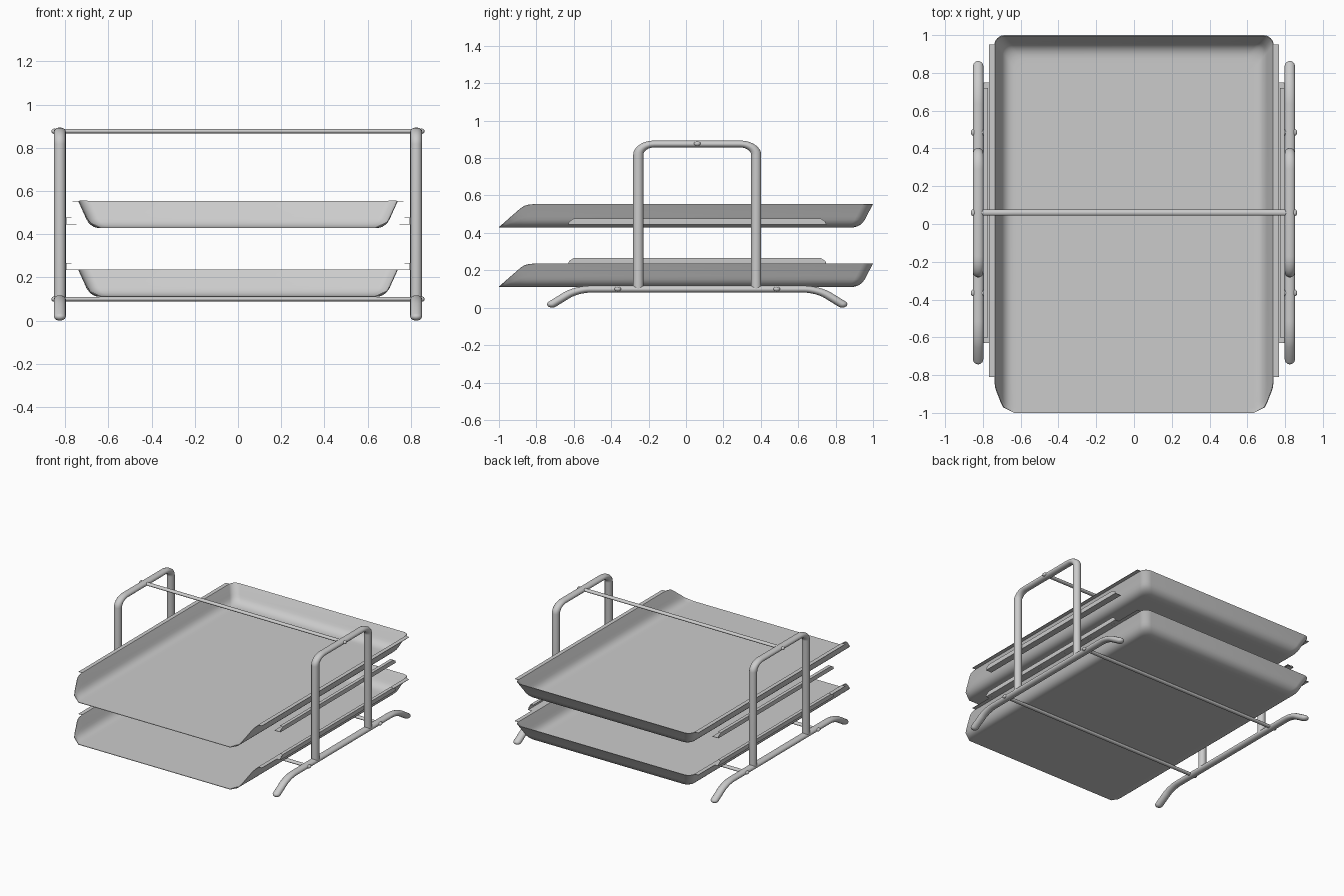
import bpy, bmesh, math
from mathutils import Vector

if "Cube" in bpy.data.objects:
    bpy.data.objects.remove(bpy.data.objects["Cube"])

K = 0.68        # the frame is squashed vertically, so round tubes become ovals
YC = 0.06       # frame centre in y
TUBE, ROD = 0.028, 0.016


def finish(obj, angle=40):
    bpy.ops.object.select_all(action='DESELECT')
    obj.select_set(True)
    bpy.context.view_layer.objects.active = obj
    bpy.ops.object.convert(target='MESH')
    bpy.ops.object.transform_apply(location=True, rotation=True, scale=True)
    bpy.ops.object.shade_smooth_by_angle(angle=math.radians(angle))


def tube(name, pts, radii, depth):
    """Round tube along points; z is given unsquashed and scaled by K."""
    cu = bpy.data.curves.new(name, 'CURVE')
    cu.dimensions = '3D'
    cu.bevel_depth = depth
    cu.bevel_resolution = 5
    cu.use_fill_caps = True
    sp = cu.splines.new('POLY')
    sp.points.add(len(pts) - 1)
    for p, co, r in zip(sp.points, pts, radii):
        p.co = (*co, 1)
        p.radius = r
    obj = bpy.data.objects.new(name, cu)
    bpy.context.collection.objects.link(obj)
    obj.scale.z = K
    finish(obj)


def fillet(pts, trim, n=8):
    """Round the inner corners of a polyline."""
    out = [pts[0]]
    for a, b, c in zip(pts, pts[1:], pts[2:]):
        p = b + (a - b).normalized() * trim
        q = b + (c - b).normalized() * trim
        h1, h2 = p.lerp(b, 0.55), q.lerp(b, 0.55)
        for i in range(n + 1):
            t = i / n
            s = 1 - t
            out.append(p * s**3 + h1 * 3*s*s*t + h2 * 3*s*t*t + q * t**3)
    return out + [pts[-1]]


def add_mesh(name, bm, thickness, offset):
    me = bpy.data.meshes.new(name)
    bm.to_mesh(me)
    bm.free()
    obj = bpy.data.objects.new(name, me)
    bpy.context.collection.objects.link(obj)
    m = obj.modifiers.new('sheet', 'SOLIDIFY')
    m.thickness = thickness
    m.offset = offset
    finish(obj)


# Side frames: upright loop and foot bar with rounded ends
for side, sx in (('left', -1), ('right', 1)):
    x = sx * 0.825

    def P(y, z):
        return Vector((x, YC + y, z / K))

    loop = fillet([P(-.315, .1), P(-.315, .875), P(.315, .875), P(.315, .1)], 0.085)
    tube('upright_loop_' + side, loop, [1] * len(loop), TUBE)

    foot = fillet([P(-.775, .019), P(-.645, .099), P(.645, .099), P(.775, .019)], 0.07)
    radii = [1] * len(foot)
    d0 = (foot[0] - foot[1]).normalized()
    d1 = (foot[-1] - foot[-2]).normalized()
    e0, e1 = foot[0], foot[-1]
    for a in (25, 45, 65, 80, 89):
        s, c = math.sin(math.radians(a)), math.cos(math.radians(a))
        foot = [e0 + d0 * TUBE * s] + foot + [e1 + d1 * TUBE * s]
        radii = [c] + radii + [c]
    tube('foot_bar_' + side, foot, radii, TUBE)

# Cross rods with screw heads at both ends
for name, y, z in (('front', -.365, .1), ('back', .485, .1), ('top', YC, .877)):
    tube('cross_rod_' + name, [(-.82, y, z / K), (.82, y, z / K)], [1, 1], ROD)
    for side, sx in (('left', -1), ('right', 1)):
        bpy.ops.mesh.primitive_uv_sphere_add(segments=16, ring_count=8, radius=1,
                                             location=(sx * .851, y, z))
        o = bpy.context.object
        o.name = f'screw_{name}_{side}'
        o.scale = (.013, .018, .018 * K)
        finish(o)

# Tray wall profile: rounded base then a straight sloping wall
H = 0.125
PROFILE = [((2*(1-t)*t)*.055 + t*t*.075, t*t*.06) for t in [i / 6 for i in range(7)]]
PROFILE.append((.105, H))


def wall_out(z):
    for (o0, z0), (o1, z1) in zip(PROFILE, PROFILE[1:]):
        if z <= z1 + 1e-9:
            return o0 + (o1 - o0) * (z - z0) / (z1 - z0)
    return PROFILE[-1][0]


# Front stations (y, wall height) where the side walls sweep down to the open front
FRONT = [(-1, 0), (-.97, .027), (-.94, .054), (-.91, .08), (-.885, .102),
         (-.865, .115), (-.84, .122), (-.80, H)]


def tray_ring(zfull, inset=0):
    half = []
    for y, cap in FRONT:
        z = zfull * cap / H
        half.append((.635 + wall_out(z) - inset, y, z))
    o = wall_out(zfull) - inset
    hw, yb, r = .635 + o, .877 + 1.17 * o, .055
    for i in range(9):
        a = math.pi / 2 * i / 8
        half.append((hw - r + r * math.cos(a), yb - r + r * math.sin(a), zfull))
    return half + [(-px, py, pz) for px, py, pz in reversed(half)]


def tray(name, base):
    bm = bmesh.new()
    rings = [tray_ring(0, .03)] + [tray_ring(z) for _, z in PROFILE]
    vs = [[bm.verts.new((px, py, pz + base)) for px, py, pz in r] for r in rings]
    bm.faces.new(vs[0])
    for a, b in zip(vs, vs[1:]):
        for i in range(len(a) - 1):
            bm.faces.new((a[i + 1], a[i], b[i], b[i + 1]))
    bmesh.ops.remove_doubles(bm, verts=bm.verts, dist=1e-5)
    bmesh.ops.recalc_face_normals(bm, faces=bm.faces)
    bm.normal_update()
    if max(bm.faces, key=lambda f: f.calc_area()).normal.z < 0:
        bmesh.ops.reverse_faces(bm, faces=bm.faces)
    add_mesh(name, bm, .004, 1)


def strip(name, section):
    """Folded sheet strip: section rows are (x, z, y start, y end)."""
    bm = bmesh.new()
    rows = [[bm.verts.new((px, y, pz)) for y in (y0, y1)] for px, pz, y0, y1 in section]
    for a, b in zip(rows, rows[1:]):
        bm.faces.new((a[0], a[1], b[1], b[0]))
    add_mesh(name, bm, .003, 0)


# Two trays, each with side lips and folded hanging brackets
for level, base, z0 in (('lower', .11, .235), ('upper', .428, .446)):
    tray('tray_' + level, base)
    rim = base + H
    for side, sx in (('left', -1), ('right', 1)):
        strip(f'lip_{level}_{side}', [(sx * .737, rim, -.81, .95), (sx * .767, rim, -.81, .95)])
        strip(f'bracket_{level}_{side}', [
            (sx * .747, z0, -.63, .75), (sx * .795, z0, -.63, .75),
            (sx * .795, z0 + .015, -.625, .745), (sx * .795, z0 + .03, -.60, .72),
            (sx * .772, z0 + .03, -.60, .72)])
